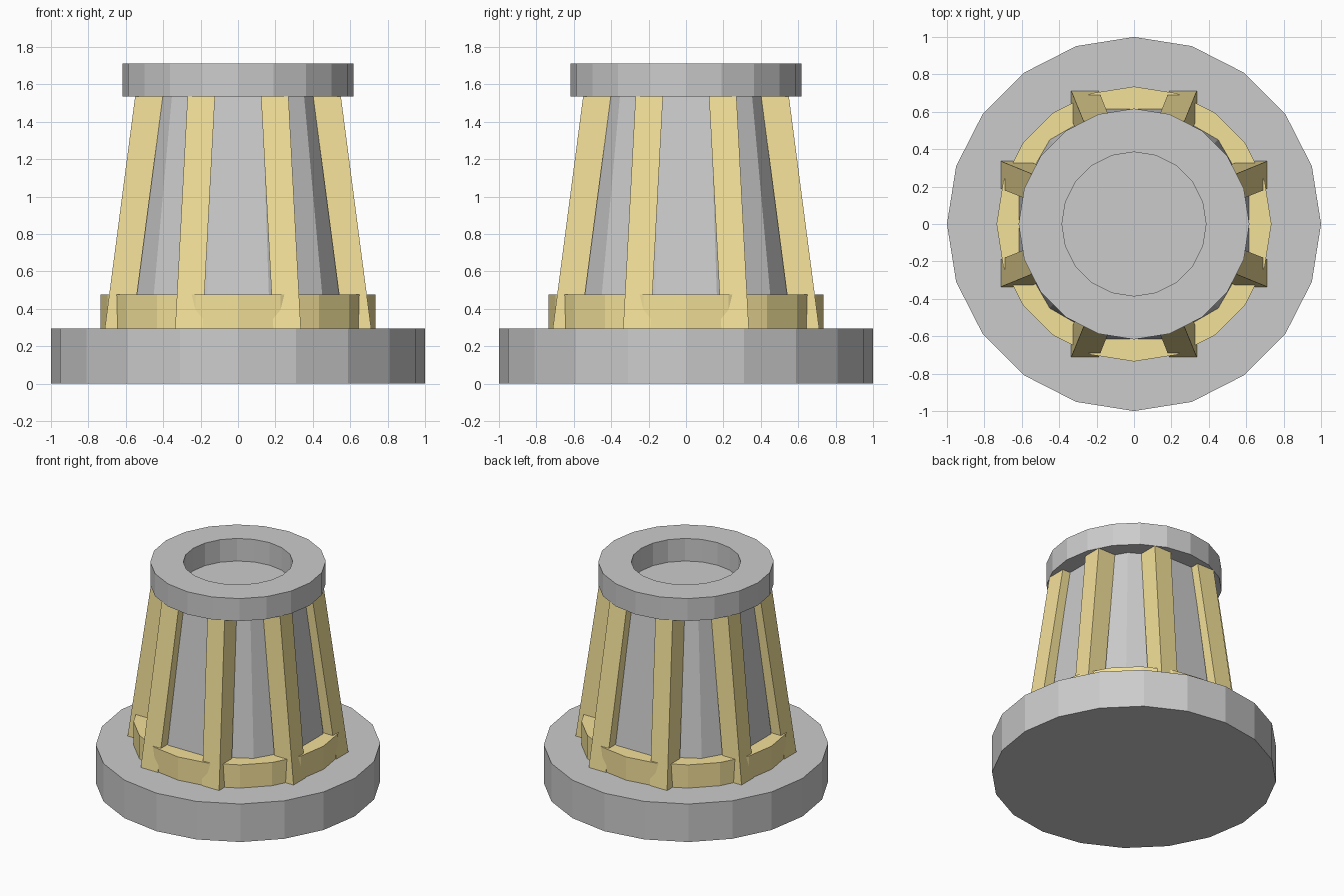
import bpy, bmesh, math

if "Cube" in bpy.data.objects:
    bpy.data.objects.remove(bpy.data.objects["Cube"])

gold = bpy.data.materials.new("gold")
gold.diffuse_color = (0.9, 0.75, 0.32, 1)
gold.use_nodes = True
gold.node_tree.nodes["Principled BSDF"].inputs["Base Color"].default_value = gold.diffuse_color


def make(name, bm, mat=None):
    bmesh.ops.recalc_face_normals(bm, faces=bm.faces)
    me = bpy.data.meshes.new(name)
    bm.to_mesh(me)
    bm.free()
    ob = bpy.data.objects.new(name, me)
    bpy.context.collection.objects.link(ob)
    if mat:
        me.materials.append(mat)
    return ob


def frustum(name, r0, r1, z0, z1, sides, turn=0.0):
    bm = bmesh.new()
    rings = [[bm.verts.new((r * math.cos(turn + math.tau * i / sides),
                            r * math.sin(turn + math.tau * i / sides), z))
              for i in range(sides)] for r, z in ((r0, z0), (r1, z1))]
    for ring in rings:
        bm.faces.new(ring)
    for i in range(sides):
        j = (i + 1) % sides
        bm.faces.new((rings[0][i], rings[0][j], rings[1][j], rings[1][i]))
    return make(name, bm)


def tube(name, r_out, r_in, z0, z1, sides, mat=None):
    bm = bmesh.new()
    section = ((r_out, z0), (r_out, z1), (r_in, z1), (r_in, z0))
    loops = [[bm.verts.new((r * math.cos(math.tau * i / sides),
                            r * math.sin(math.tau * i / sides), z))
              for r, z in section] for i in range(sides)]
    for i in range(sides):
        a, b = loops[i], loops[(i + 1) % sides]
        for k in range(4):
            m = (k + 1) % 4
            bm.faces.new((a[k], b[k], b[m], a[m]))
    return make(name, bm, mat)


# Base disc, tapered core and rims
frustum("base", 1.0, 1.0, 0.0, 0.295, 20)
frustum("core", 0.66, 0.50, 0.295, 1.535, 12, math.radians(15))
tube("top_rim", 0.617, 0.385, 1.535, 1.71, 20)
tube("lower_band", 0.735, 0.615, 0.295, 0.475, 20, gold)

# Eight leaning square ribs, a mirrored pair on each of four sides
for quarter in range(4):
    c, s = round(math.cos(quarter * math.pi / 2)), round(math.sin(quarter * math.pi / 2))
    for side in (-1, 1):
        bm = bmesh.new()
        bmesh.ops.create_cube(bm, size=1)
        for v in bm.verts:
            top = v.co.z > 0
            x = (0.55 if top else 0.712) - (0 if v.co.x > 0 else 0.148)
            y = side * ((0.27 if top else 0.336) - (0 if v.co.y > 0 else 0.147))
            v.co = (c * x - s * y, s * x + c * y, 1.535 if top else 0.295)
        make(f"rib_{quarter * 2 + (side > 0) + 1}", bm, gold)
